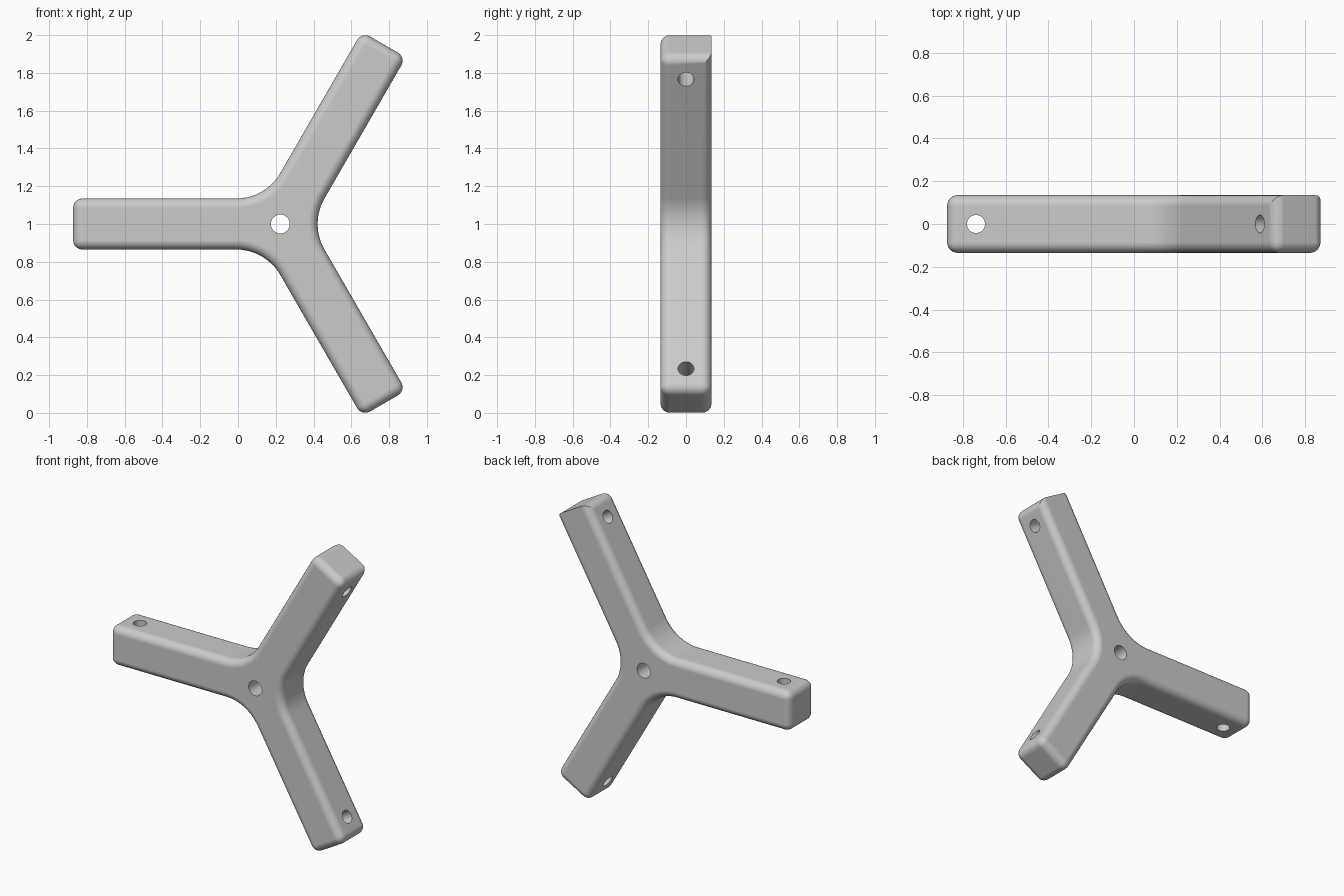
import bpy
import bmesh
from math import radians, sin, cos, pi
from mathutils import Vector, Matrix

if "Cube" in bpy.data.objects:
    bpy.data.objects.remove(bpy.data.objects["Cube"])

HUB = Vector((0.224, 0, 1))
HALF = 0.135        # half the width and depth of an arm
LENGTH = 1.097      # hub centre to arm end
FILLET = 0.27       # concave radius between arms
ROUND = 0.05        # edge rounding
ARMS = [radians(a) for a in (-60, 60, 180)]
UPPER = ARMS[1]


def arm_axis(a):
    return Vector((cos(a), 0, sin(a)))


def arm_side(a):
    return arm_axis(a + pi / 2)


# Three-armed outline with filleted inner corners
outline, corners = [], []
for a in ARMS:
    for side in (-1, 1):
        corner = arm_axis(a) * LENGTH + arm_side(a) * HALF * side
        outline.append(corner)
        corners.append(corner)
    centre = arm_axis(a + pi / 3) * (HALF + FILLET) / sin(pi / 3)
    steps = 14
    for i in range(steps + 1):
        outline.append(centre + arm_axis(a - pi / 2 - pi / 3 * i / steps) * FILLET)

# Extrude the outline into a solid
bm = bmesh.new()
front = bm.faces.new([bm.verts.new(HUB + p + Vector((0, -HALF, 0))) for p in outline])
extruded = bmesh.ops.extrude_face_region(bm, geom=[front], use_keep_orig=True)
moved = [v for v in extruded["geom"] if isinstance(v, bmesh.types.BMVert)]
bmesh.ops.translate(bm, verts=moved, vec=(0, 2 * HALF, 0))
bmesh.ops.recalc_face_normals(bm, faces=bm.faces)


def is_rounded(edge):
    """Round rims and end corners, but keep the upper arm's back end edge sharp."""
    p, q = (v.co - HUB for v in edge.verts)
    if p.y * q.y < 0:
        return any((Vector((p.x, 0, p.z)) - c).length < 0.001 for c in corners)
    at_end = min(p.dot(arm_axis(UPPER)), q.dot(arm_axis(UPPER))) > LENGTH - 0.001
    return not (at_end and p.y > 0)


bmesh.ops.bevel(bm, geom=[e for e in bm.edges if is_rounded(e)], offset=ROUND,
                offset_type='OFFSET', segments=6, profile=0.5, affect='EDGES')
bmesh.ops.recalc_face_normals(bm, faces=bm.faces)
mesh = bpy.data.meshes.new("three_arm_bracket")
bm.to_mesh(mesh)
bm.free()
bracket = bpy.data.objects.new("three_arm_bracket", mesh)
bpy.context.collection.objects.link(bracket)

# Single grey material
grey = bpy.data.materials.new("plain grey")
grey.use_nodes = True
colour = (0.6, 0.6, 0.6, 1)
grey.diffuse_color = colour
grey.node_tree.nodes["Principled BSDF"].inputs["Base Color"].default_value = colour
mesh.materials.append(grey)

bpy.context.view_layer.objects.active = bracket
bracket.select_set(True)


def drill(name, position, direction, radius):
    """Cut a round through hole."""
    cut = bmesh.new()
    bmesh.ops.create_cone(cut, cap_ends=True, segments=40, radius1=radius,
                          radius2=radius, depth=0.6)
    turn = direction.to_track_quat('Z', 'Y').to_matrix().to_4x4()
    cut.transform(Matrix.Translation(position) @ turn)
    cutter_mesh = bpy.data.meshes.new(name)
    cut.to_mesh(cutter_mesh)
    cut.free()
    cutter = bpy.data.objects.new(name, cutter_mesh)
    cutter.hide_render = True
    bpy.context.collection.objects.link(cutter)
    mod = bracket.modifiers.new(name, 'BOOLEAN')
    mod.operation = 'DIFFERENCE'
    mod.solver = 'EXACT'
    mod.object = cutter
    bpy.ops.object.modifier_apply(modifier=name)
    bpy.data.objects.remove(cutter)


# Hub hole and one cross hole near each arm end
drill("hub_hole", HUB, Vector((0, 1, 0)), 0.05)
for a in ARMS:
    drill("arm_hole", HUB + arm_axis(a) * 0.962, arm_side(a), 0.042)

# Smooth rounding with flat main faces
bpy.ops.object.shade_smooth_by_angle(angle=radians(30))
weighted = bracket.modifiers.new("clean_shading", 'WEIGHTED_NORMAL')
weighted.keep_sharp = True
